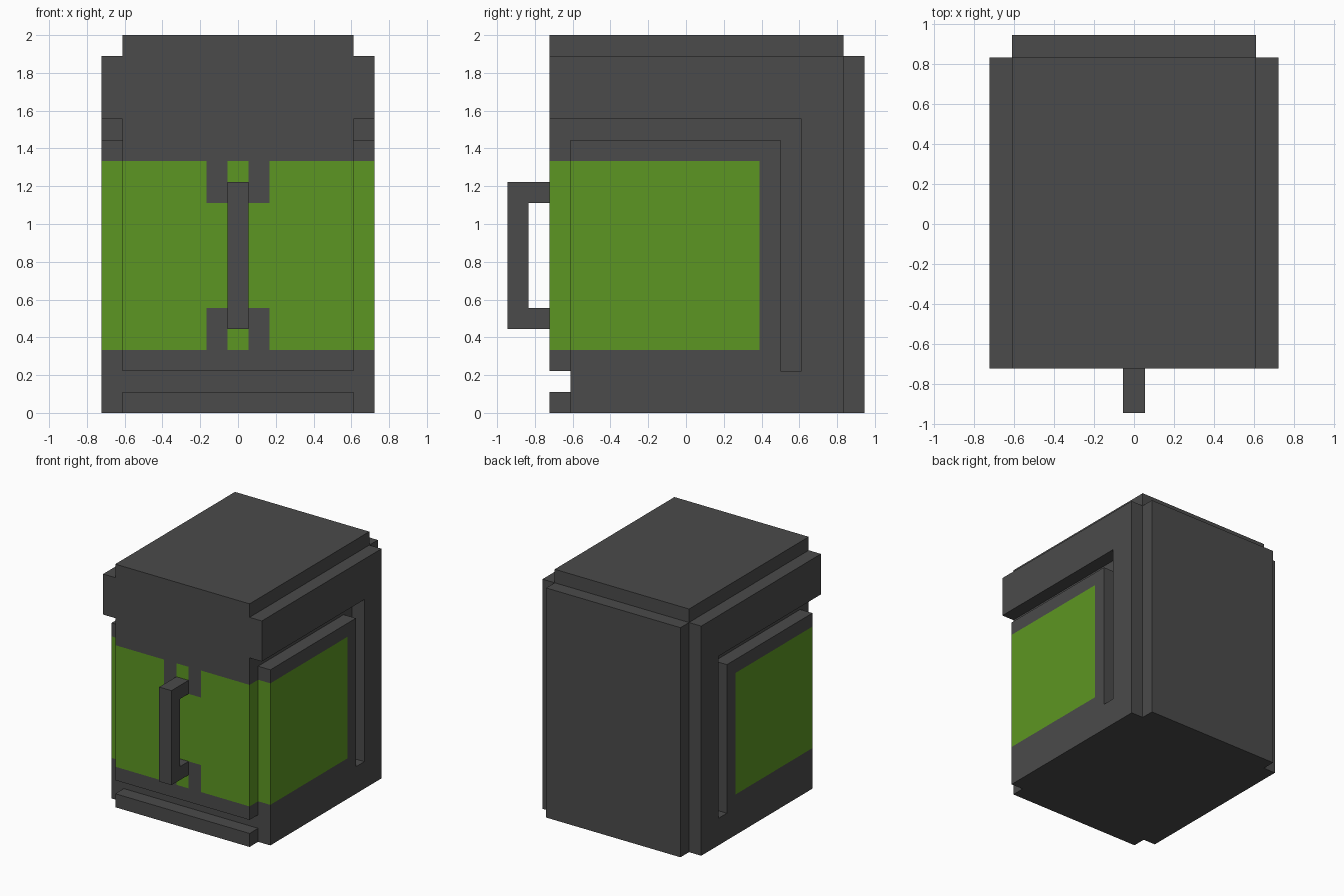
import bpy, bmesh
from mathutils import Vector

if "Cube" in bpy.data.objects:
    bpy.data.objects.remove(bpy.data.objects["Cube"])

U = 1 / 9  # everything sits on a grid of one ninth


def material(name, rgb):
    m = bpy.data.materials.new(name)
    m.diffuse_color = (*rgb, 1)
    m.use_nodes = True
    m.node_tree.nodes["Principled BSDF"].inputs["Base Color"].default_value = m.diffuse_color
    return m


GREY = material("dark grey", (0.070, 0.070, 0.070))
GREEN = material("leaf green", (0.108, 0.307, 0.016))


def is_green(c):
    """Green band around the front and sides, with grey handle mounts."""
    x, y, z = abs(c.x / U), c.y / U, c.z / U
    if not (3 < z < 12 and y < 3.5):
        return False
    mount = y < -6.4 and 0.5 < x < 1.5 and (z < 5 or z > 10)
    return not mount


def extrude_profile(name, profile, x0, x1, band=False, mounts=False):
    """Extrude a (y, z) outline along x; optionally cut and paint the band."""
    bm = bmesh.new()
    face = bm.faces.new([bm.verts.new((x0 * U, y * U, z * U)) for y, z in profile])
    ext = bmesh.ops.extrude_face_region(bm, geom=[face], use_keep_orig=True)
    moved = [v for v in ext["geom"] if isinstance(v, bmesh.types.BMVert)]
    bmesh.ops.translate(bm, verts=moved, vec=((x1 - x0) * U, 0, 0))
    bmesh.ops.recalc_face_normals(bm, faces=bm.faces[:])

    def cut(co, no, faces):
        edges = {e for f in faces for e in f.edges}
        verts = {v for f in faces for v in f.verts}
        bmesh.ops.bisect_plane(bm, geom=list(verts) + list(edges) + list(faces),
                               plane_co=Vector(co) * U, plane_no=no, dist=1e-6)

    if band:
        for z in (3, 12):
            cut((0, 0, z), (0, 0, 1), bm.faces[:])
        cut((0, 3.5, 0), (0, 1, 0), bm.faces[:])
    if mounts:
        def front():
            bm.normal_update()
            return [f for f in bm.faces if f.normal.y < -0.9
                    and 3 < f.calc_center_median().z / U < 12]
        for z in (5, 10):
            cut((0, 0, z), (0, 0, 1), front())
        for x in (-1.5, -0.5, 0.5, 1.5):
            cut((x, 0, 0), (1, 0, 0), front())
    if band:
        for f in bm.faces:
            f.material_index = int(is_green(f.calc_center_median()))
    me = bpy.data.meshes.new(name)
    bm.to_mesh(me)
    bm.free()
    me.materials.append(GREY)
    if band:
        me.materials.append(GREEN)
    ob = bpy.data.objects.new(name, me)
    bpy.context.collection.objects.link(ob)
    return ob


# Body core with raised top, back panel and toe slot
extrude_profile("body_core", [
    (-6.5, 0), (8.5, 0), (8.5, 17), (7.5, 17), (7.5, 18), (-6.5, 18),
    (-6.5, 2), (-5.5, 2), (-5.5, 1), (-6.5, 1)], -5.5, 5.5, band=True, mounts=True)

# Side panels with the angled groove under the lid
for side, label in ((1, "right"), (-1, "left")):
    extrude_profile("side_panel_" + label, [
        (-5.5, 0), (7.5, 0), (7.5, 17), (-6.5, 17), (-6.5, 14), (5.5, 14),
        (5.5, 2), (4.5, 2), (4.5, 13), (-5.5, 13)], 5.5 * side, 6.5 * side, band=True)

# Front handle
extrude_profile("handle", [
    (-6.5, 4), (-8.5, 4), (-8.5, 11), (-6.5, 11),
    (-6.5, 10), (-7.5, 10), (-7.5, 5), (-6.5, 5)], -0.5, 0.5)
